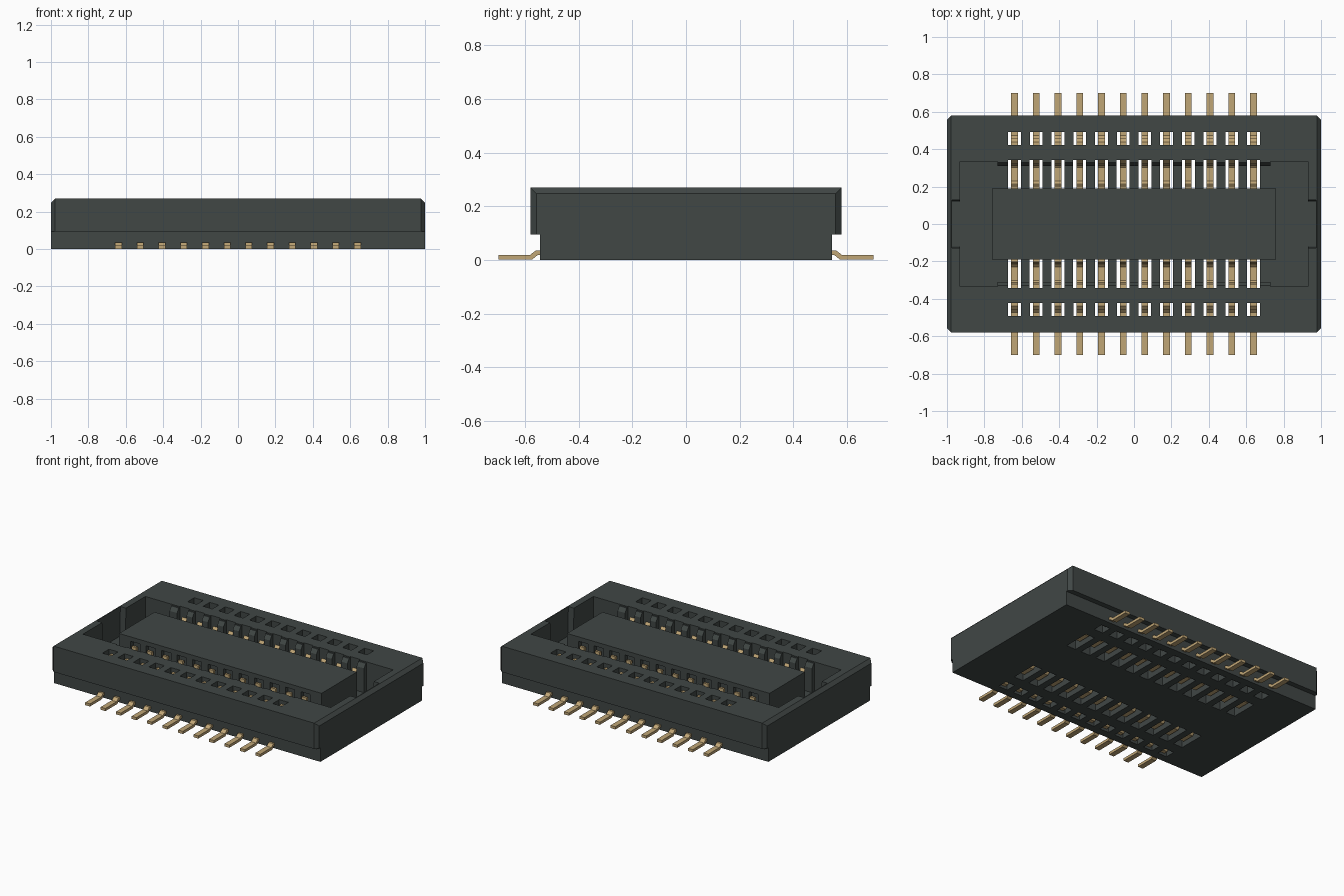
import bpy
import bmesh

cube = bpy.data.objects.get("Cube")
if cube:
    bpy.data.objects.remove(cube, do_unlink=True)


def material(name, rgb):
    mat = bpy.data.materials.new(name)
    mat.use_nodes = True
    mat.diffuse_color = (*rgb, 1)
    mat.node_tree.nodes["Principled BSDF"].inputs["Base Color"].default_value = (*rgb, 1)
    return mat


plastic = material("dark grey plastic", (0.052, 0.063, 0.06))
gold = material("gold contact", (0.53, 0.38, 0.18))


def prism(bm, profile, x0, x1, side=1):
    """Extrude a (y, z) outline along x; side=-1 mirrors it front to back."""
    face = bm.faces.new([bm.verts.new((x0, side * y, z)) for y, z in profile])
    new = bmesh.ops.extrude_face_region(bm, geom=[face])["geom"]
    verts = [v for v in new if isinstance(v, bmesh.types.BMVert)]
    bmesh.ops.translate(bm, verts=verts, vec=(x1 - x0, 0, 0))


def rect(y0, y1, z0, z1):
    return [(y0, z0), (y1, z0), (y1, z1), (y0, z1)]


def finish(bm, name, mat):
    bmesh.ops.recalc_face_normals(bm, faces=bm.faces)
    mesh = bpy.data.meshes.new(name)
    bm.to_mesh(mesh)
    bm.free()
    mesh.materials.append(mat)
    obj = bpy.data.objects.new(name, mesh)
    bpy.context.collection.objects.link(obj)
    return obj


def cut(obj, cutter):
    mod = obj.modifiers.new("cut", "BOOLEAN")
    mod.operation = "DIFFERENCE"
    mod.solver = "EXACT"
    mod.object = cutter
    bpy.context.view_layer.objects.active = obj
    bpy.ops.object.modifier_apply(modifier=mod.name)


PINS = [(i - 5.5) * 0.1162 for i in range(12)]
TOP, STEP, FLOOR = 0.27, 0.095, 0.07

# Housing: stepped section with chamfered ends and corners
bm = bmesh.new()
half = [(0.545, 0), (0.545, STEP), (0.58, STEP), (0.58, TOP)]
prism(bm, half + [(-y, z) for y, z in reversed(half)], -1, 1)
edges = []
for e in bm.edges:
    a, b = (v.co for v in e.verts)
    if abs(a.x - b.x) < 0.01 and min(a.z, b.z) > STEP - 0.01:
        top_end = min(a.z, b.z) > TOP - 0.01
        corner = min(abs(a.y), abs(b.y)) > 0.57
        if top_end or corner:
            edges.append(e)
bmesh.ops.bevel(bm, geom=edges, offset=0.022, segments=1, affect="EDGES")
housing = finish(bm, "housing", plastic)

# Cavity with a notch in each end wall
bm = bmesh.new()
prism(bm, rect(-0.335, 0.335, FLOOR, 0.4), -0.93, 0.93)
cavity = finish(bm, "cavity_cutter", plastic)
bm = bmesh.new()
notch = [(-0.12, FLOOR), (0.12, FLOOR), (0.132, 0.4), (-0.132, 0.4)]
prism(bm, notch, -0.972, 0.972)
notches = finish(bm, "notch_cutter", plastic)

# Central tongue
bm = bmesh.new()
prism(bm, rect(-0.19, 0.19, FLOOR - 0.01, 0.265), -0.76, 0.76)
tongue = finish(bm, "tongue", plastic)

# Ribbed rails with sloped tops along the long walls
bm = bmesh.new()
rail = [(0.31, FLOOR - 0.01), (0.338, FLOOR - 0.01), (0.338, 0.262), (0.328, 0.262), (0.31, 0.235)]
for side in (1, -1):
    prism(bm, rail, -0.73, 0.73, side)
rails = finish(bm, "wall_rails", plastic)

# Contact slots, recessed into the tongue, and the small outer windows
bm = bmesh.new()
slot = [(0.16, -0.1), (0.342, -0.1), (0.342, 0.4), (0.19, 0.4), (0.19, 0.235), (0.16, 0.235)]
for side in (1, -1):
    for x in PINS:
        prism(bm, slot, x - 0.035, x + 0.035, side)
        prism(bm, rect(0.422, 0.492, -0.1, 0.4), x - 0.034, x + 0.034, side)
slots = finish(bm, "slot_cutter", plastic)

for cutter in (cavity, notches, slots):
    cut(housing, cutter)
for part in (tongue, rails):
    cut(part, slots)
for cutter in (cavity, notches, slots):
    bpy.data.objects.remove(cutter, do_unlink=True)

# Bent contacts: solder foot, arch through the wall, spring beside the tongue
path = [(0.70, 0.01), (0.578, 0.01), (0.556, 0.027), (0.47, 0.027), (0.452, 0.045),
        (0.452, 0.22), (0.435, 0.235), (0.38, 0.235), (0.33, 0.17), (0.322, 0.045),
        (0.305, 0.03), (0.225, 0.03), (0.205, 0.05), (0.195, 0.21)]


def strip_outline(points, thickness):
    """Offset a path to both sides with mitred joints."""
    from mathutils import Vector
    pts = [Vector(p) for p in points]
    left, right = [], []
    for i, p in enumerate(pts):
        d0 = (p - pts[i - 1]).normalized() if i else (pts[1] - p).normalized()
        d1 = (pts[i + 1] - p).normalized() if i < len(pts) - 1 else d0
        n0, n1 = Vector((-d0.y, d0.x)), Vector((-d1.y, d1.x))
        m = (n0 + n1).normalized()
        m *= thickness / 2 / m.dot(n0)
        left.append(tuple(p + m))
        right.append(tuple(p - m))
    return left + right[::-1]


outline = strip_outline(path, 0.018)
for name, side in (("back_contacts", 1), ("front_contacts", -1)):
    bm = bmesh.new()
    for x in PINS:
        prism(bm, outline, x - 0.018, x + 0.018, side)
    finish(bm, name, gold)
